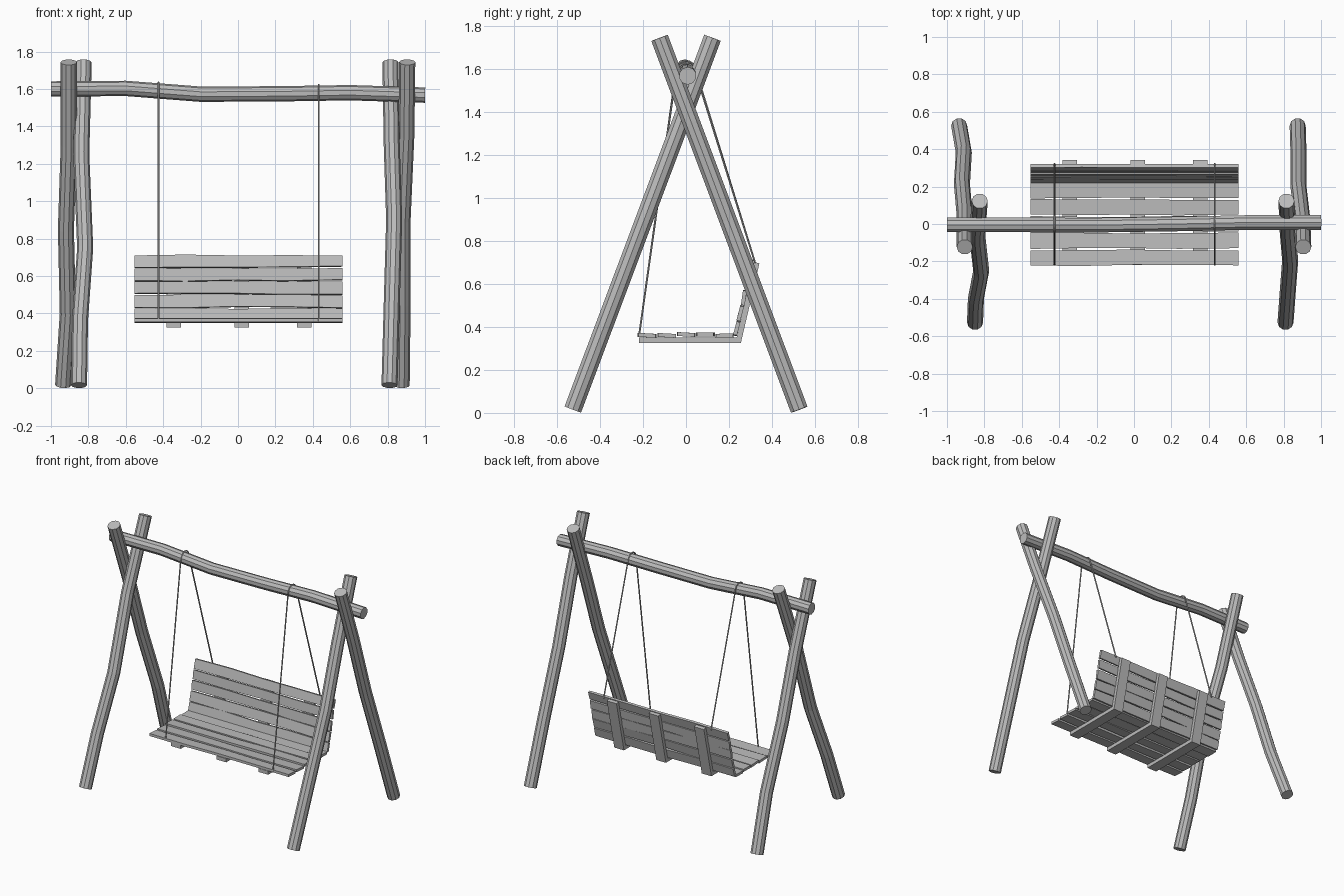
import bpy, bmesh, math, random
from mathutils import Vector

random.seed(4)
if "Cube" in bpy.data.objects:
    bpy.data.objects.remove(bpy.data.objects["Cube"], do_unlink=True)

grey = bpy.data.materials.new("weathered grey")
grey.use_nodes = True
grey.diffuse_color = (0.5, 0.5, 0.5, 1)
grey.node_tree.nodes["Principled BSDF"].inputs["Base Color"].default_value = (0.5, 0.5, 0.5, 1)

X = Vector((1, 0, 0))
Y = Vector((0, 1, 0))
Z = Vector((0, 0, 1))


def loft(name, rings):
    """Skin a list of equal-sided rings and cap both ends."""
    bm = bmesh.new()
    rows = [[bm.verts.new(p) for p in ring] for ring in rings]
    n = len(rows[0])
    for a, b in zip(rows, rows[1:]):
        for i in range(n):
            j = (i + 1) % n
            bm.faces.new((a[i], a[j], b[j], b[i]))
    bm.faces.new(rows[0])
    bm.faces.new(rows[-1])
    bmesh.ops.recalc_face_normals(bm, faces=bm.faces)
    mesh = bpy.data.meshes.new(name)
    bm.to_mesh(mesh)
    bm.free()
    mesh.materials.append(grey)
    obj = bpy.data.objects.new(name, mesh)
    bpy.context.collection.objects.link(obj)
    return obj


def pole(name, path, radius, sides, ref):
    """Sweep a polygon along a path; ref steadies the cross-section."""
    pts = [Vector(p) for p in path]
    rings = []
    for i, p in enumerate(pts):
        t = (pts[min(i + 1, len(pts) - 1)] - pts[max(i - 1, 0)]).normalized()
        u = (ref - t * ref.dot(t)).normalized()
        v = t.cross(u)
        angles = [math.tau * k / sides for k in range(sides)]
        rings.append([p + (u * math.cos(a) + v * math.sin(a)) * radius for a in angles])
    return loft(name, rings)


def plank(name, centre, width_dir, width, thick):
    """Rough-sawn slat along x with slightly wandering edges."""
    n = X.cross(width_dir).normalized()
    tilt = random.uniform(-0.003, 0.003)
    rings = []
    for x in (-0.553, -0.28, 0, 0.24, 0.558):
        c = centre + X * x
        lo = -width / 2 + random.uniform(-0.004, 0.004)
        hi = width / 2 + random.uniform(-0.004, 0.004)
        rings.append([c + width_dir * w + n * (h + tilt * side)
                      for w, h, side in ((lo, -thick / 2, -1), (hi, -thick / 2, 1),
                                         (hi, thick / 2, 1), (lo, thick / 2, -1))])
    return loft(name, rings)


def batten(name, start, end, n, width, thick):
    """Flat board whose outer face runs from start to end, thickened along n."""
    s = X * width / 2
    return loft(name, [[p - s, p + s, p + s + n * thick, p - s + n * thick]
                       for p in (start, end)])


# Crossed legs: (height, x) stations, straight in side elevation
BOTTOM, TOP = 0.016, 1.743
legs = {
    "right_front_leg": (-1, [(BOTTOM, -0.85), (0.36, -0.845), (0.75, -0.817),
                             (1.25, -0.838), (TOP, -0.825)]),
    "right_back_leg": (1, [(BOTTOM, -0.935), (0.4, -0.91), (0.85, -0.92),
                           (1.3, -0.905), (TOP, -0.905)]),
    "left_front_leg": (-1, [(BOTTOM, 0.81), (0.45, 0.822), (0.9, 0.835),
                            (1.3, 0.822), (TOP, 0.815)]),
    "left_back_leg": (1, [(BOTTOM, 0.875), (0.45, 0.88), (0.9, 0.88),
                          (1.35, 0.9), (TOP, 0.905)]),
}
for name, (side, stations) in legs.items():
    path = [(x, side * (0.526 - 0.649 * (z - BOTTOM) / (TOP - BOTTOM)), z)
            for z, x in stations]
    pole(name, path, 0.043, 10, X)

# Sagging crossbeam
pole("crossbeam", [(-1, -0.005, 1.6), (-0.6, -0.005, 1.603), (-0.2, -0.006, 1.572),
                   (0.22, 0, 1.574), (0.6, 0.008, 1.58), (1, 0.008, 1.567)], 0.041, 10, Z)

# Ropes looped over the crossbeam
for name, x, z in (("right_rope", -0.425, 1.59), ("left_rope", 0.432, 1.577)):
    r = 0.046
    arc = [(x, -r * math.cos(a), z + r * math.sin(a))
           for a in [math.pi * k / 8 for k in range(9)]]
    pole(name, [(x, -0.218, 0.36)] + arc + [(x, 0.322, 0.695)], 0.005, 6, X)

# Seat slats
for i in range(5):
    z = 0.361 + random.uniform(-0.002, 0.004)
    plank(f"seat_slat_{i + 1}", Vector((0, -0.18 + 0.09 * i, z)), Y, 0.082, 0.018)

# Backrest slats on the leaning plane
corner = Vector((0, 0.255, 0.325))
lean = Vector((0, 0.227, 0.974)).normalized()
inward = X.cross(lean).normalized()
if inward.y > 0:
    inward = -inward
for i in range(5):
    c = corner + lean * (0.062 + 0.0735 * i) + inward * 0.034
    plank(f"back_slat_{i + 1}", c, lean, 0.066, 0.018)

# Battens under the seat and behind the backrest
for i, x in enumerate((-0.343, 0.02, 0.355)):
    p = corner + X * x
    batten(f"seat_batten_{i + 1}", Vector((x, -0.218, 0.325)), p, Z, 0.077, 0.026)
    batten(f"back_batten_{i + 1}", p, p + lean * 0.38, inward, 0.077, 0.025)
